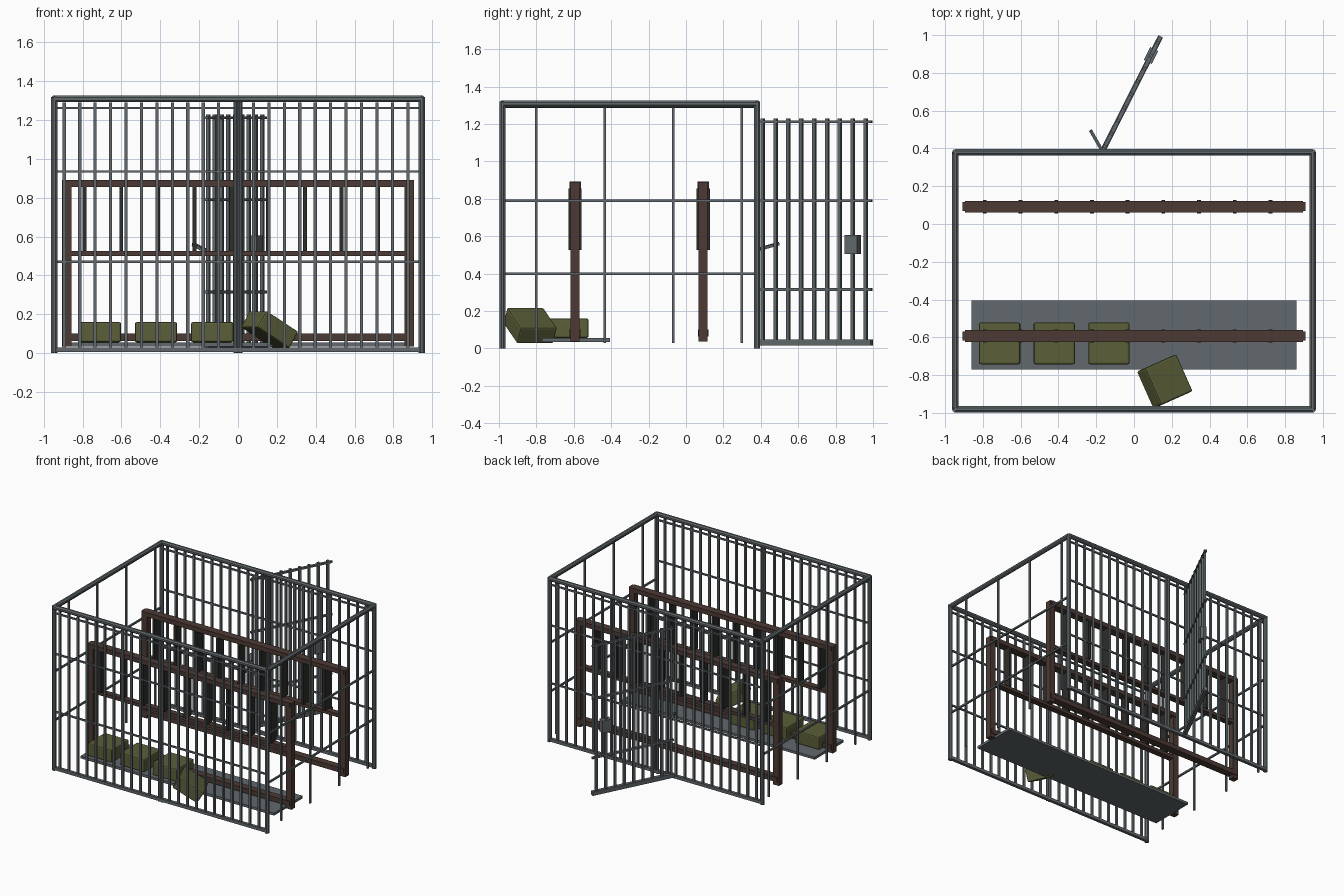
import bpy, bmesh, math
from mathutils import Vector, Matrix

if "Cube" in bpy.data.objects:
    bpy.data.objects.remove(bpy.data.objects["Cube"])


def material(name, rgb):
    m = bpy.data.materials.new(name)
    m.use_nodes = True
    m.diffuse_color = (*rgb, 1)
    m.node_tree.nodes["Principled BSDF"].inputs["Base Color"].default_value = (*rgb, 1)
    return m


STEEL = material("grey steel", (0.119, 0.14, 0.149))
WOOD = material("dark brown wood", (0.072, 0.042, 0.034))
SLAT = material("blackened slat", (0.027, 0.026, 0.025))
CANVAS = material("olive canvas", (0.105, 0.112, 0.04))


class Part:
    """Collects tubes, square bars and boxes into one mesh object."""

    def __init__(self, name, mat):
        self.name, self.mat, self.bm = name, mat, bmesh.new()

    def tube(self, a, b, r, sides=8):
        a, b = Vector(a), Vector(b)
        turn = (b - a).to_track_quat('Z', 'Y').to_matrix().to_4x4()
        spin = Matrix.Rotation(math.pi / sides, 4, 'Z')
        bmesh.ops.create_cone(self.bm, cap_ends=True, segments=sides, radius1=r, radius2=r,
                              depth=(b - a).length,
                              matrix=Matrix.Translation((a + b) / 2) @ turn @ spin)

    def bar(self, a, b, width):
        self.tube(a, b, width / math.sqrt(2), 4)

    def box(self, centre, size, turn=Matrix()):
        bmesh.ops.create_cube(self.bm, size=1, matrix=Matrix.Translation(centre) @ turn
                              @ Matrix.Diagonal((*size, 1)))

    def finish(self, bevel=0):
        mesh = bpy.data.meshes.new(self.name)
        self.bm.to_mesh(mesh)
        self.bm.free()
        mesh.materials.append(self.mat)
        ob = bpy.data.objects.new(self.name, mesh)
        bpy.context.collection.objects.link(ob)
        if bevel:
            mod = ob.modifiers.new("soft edges", 'BEVEL')
            mod.width, mod.segments = bevel, 2


X, FRONT, BACK, TOP = 0.946, -0.981, 0.38, 1.309
LOW, HIGH = 0.03, 1.29

# Outer frame: corner posts, top rails and paired middle posts
frame = Part("cage_frame", STEEL)
for y in (FRONT, BACK):
    frame.tube((-X, y, TOP), (X, y, TOP), 0.018)
    for x in (-X, X):
        frame.tube((x, y, 0), (x, y, TOP + 0.01), 0.017)
    for x in (-0.012, 0.012):
        frame.tube((x, y, 0), (x, y, TOP), 0.012)
for x in (-X, X):
    frame.tube((x, FRONT, TOP), (x, BACK, TOP), 0.018)
    frame.tube((x, FRONT, TOP - 0.015), (x, BACK, TOP - 0.015), 0.009)
frame.finish()

# Long walls: four panels filled with bars
for wall, y in (("front", FRONT), ("back", BACK)):
    for half, centre in (("right", -0.497), ("left", 0.477)):
        panel = Part(f"{wall}_{half}_panel", STEEL)
        for i in range(-5, 6):
            x = centre + i * 0.0795
            panel.bar((x, y, 0.02), (x, y, HIGH), 0.016)
        edge = math.copysign(X, centre)
        for z, w in ((0.017, 0.024), (0.47, 0.012), (0.935, 0.012), (1.262, 0.012)):
            panel.bar((0, y, z), (edge, y, z), w)
        panel.finish()

# Sparse side walls
for name, x in (("right_side_bars", -X), ("left_side_bars", X)):
    side = Part(name, STEEL)
    for i in range(4):
        y = -0.8 + i * 0.366
        side.bar((x, y, LOW), (x, y, HIGH), 0.013)
    for z in (0.398, 0.79):
        side.bar((x, FRONT, z), (x, BACK, z), 0.013)
    side.finish()

# Open door, swung outwards
hinge, tip = Vector((-0.163, 0.392, 0)), Vector((0.141, 0.993, 0))
swing = Matrix.Rotation(math.atan2(tip.y - hinge.y, tip.x - hinge.x), 4, 'Z')
length = (tip - hinge).length
door = Part("door", STEEL)
for i in range(9):
    p = hinge.lerp(tip, 0.03 + i * 0.1145)
    door.box(p + Vector((0, 0, 0.63)), (0.018, 0.018, 1.2), swing)
for z, w, h in ((0.032, 0.028, 0.032), (0.315, 0.02, 0.014),
                (0.79, 0.02, 0.014), (1.212, 0.02, 0.014)):
    door.box((hinge + tip) / 2 + Vector((0, 0, z)), (length, w, h), swing)
door.finish()

lock = Part("door_lock", STEEL)
lock.box(hinge.lerp(tip, 0.832) + Vector((0, 0, 0.555)), (0.075, 0.048, 0.1), swing)
lock.finish()

handle = Part("latch_lever", STEEL)
handle.bar((-0.17, 0.39, 0.53), (-0.23, 0.495, 0.56), 0.017)
handle.finish()

# Two wooden railings with dark slats
for name, y in (("front_railing", -0.593), ("back_railing", 0.092)):
    rail = Part(name, WOOD)
    for x in (-0.882, 0.882):
        rail.box((x, y, 0.463), (0.05, 0.048, 0.855))
    rail.box((0, y, 0.873), (1.79, 0.062, 0.036))
    rail.box((0, y, 0.513), (1.75, 0.048, 0.026))
    rail.box((0, y, 0.082), (1.79, 0.058, 0.038))
    rail.finish()
    slats = Part(name + "_slats", SLAT)
    for i in range(-4, 5):
        slats.box((-0.034 + i * 0.189, y, 0.69), (0.02, 0.071, 0.33))
    slats.finish()

# Floor platform
platform = Part("floor_platform", STEEL)
platform.box((0, -0.588, 0.045), (1.72, 0.364, 0.02))
platform.finish()

# Cushions, one fallen off the platform
for i in range(3):
    cushion = Part("cushion", CANVAS)
    cushion.box((-0.711 + i * 0.289, -0.632, 0.108), (0.218, 0.222, 0.104))
    cushion.finish(0.01)
fallen = Part("fallen_cushion", CANVAS)
tilt = Matrix.Rotation(math.radians(24), 4, 'Z') @ Matrix.Rotation(math.radians(31), 4, 'Y')
fallen.box((0.163, -0.833, 0.122), (0.213, 0.215, 0.1), tilt)
fallen.finish(0.01)
